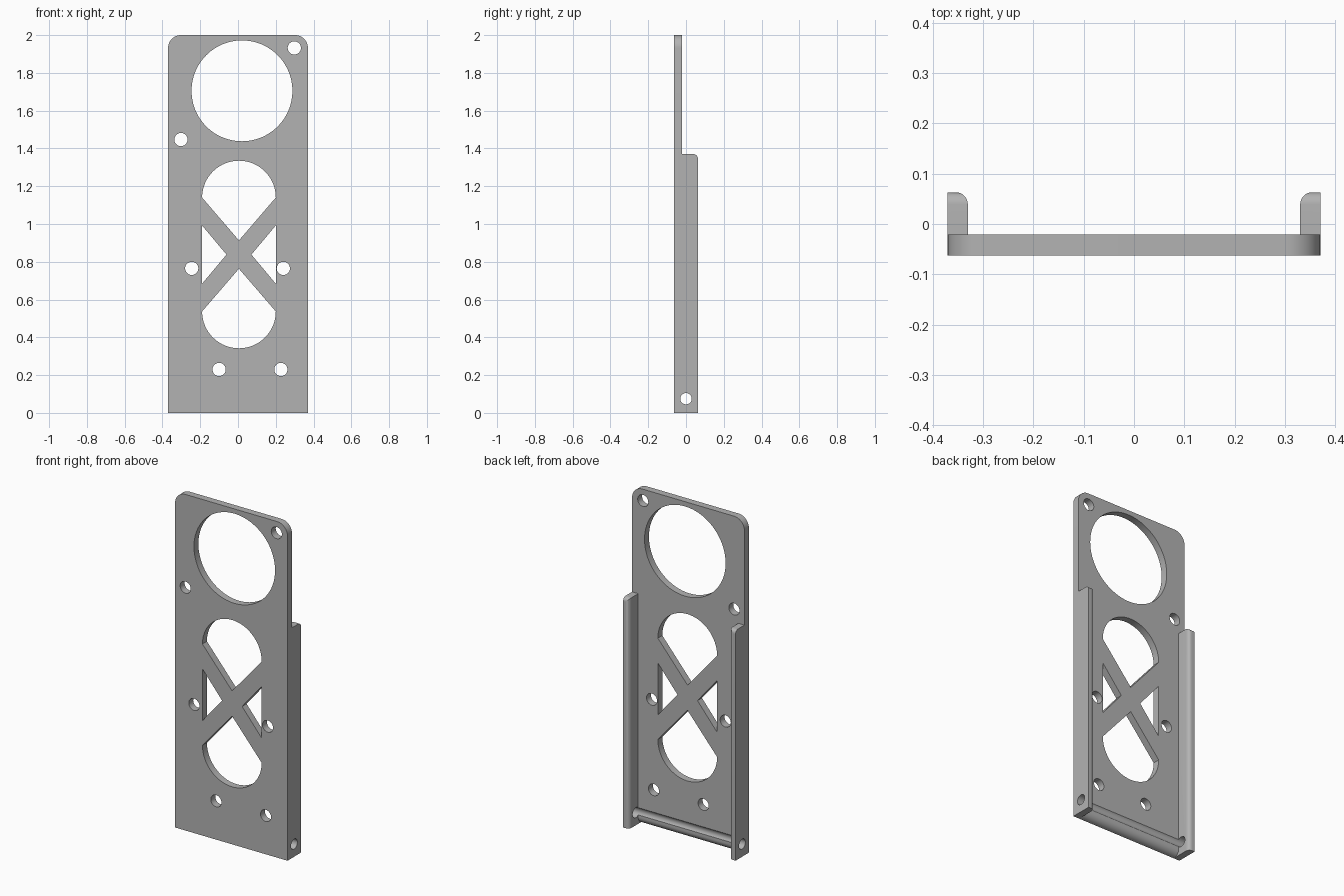
import bpy, bmesh
from math import sin, cos, pi, radians
from mathutils import Matrix

cube = bpy.data.objects.get("Cube")
if cube:
    bpy.data.objects.remove(cube, do_unlink=True)

W, FRONT, INNER, BACK = 0.37, -0.063, -0.021, 0.063   # half width and depth levels
RAIL_IN, RAIL_TOP = 0.33, 1.37

grey = bpy.data.materials.new("grey")
grey.use_nodes = True
colour = (0.45, 0.45, 0.45, 1)
grey.diffuse_color = colour
grey.node_tree.nodes["Principled BSDF"].inputs["Base Color"].default_value = colour


def arc(cx, cy, r, a0, a1, n=24):
    """Points on an arc, angles in degrees."""
    return [(cx + r * cos(radians(a0 + (a1 - a0) * i / n)),
             cy + r * sin(radians(a0 + (a1 - a0) * i / n))) for i in range(n + 1)]


def circle(cx, cy, r, n=48):
    return arc(cx, cy, r, 0, 360, n)[:-1]


def add(name, bm):
    bmesh.ops.recalc_face_normals(bm, faces=bm.faces)
    me = bpy.data.meshes.new(name)
    bm.to_mesh(me)
    bm.free()
    me.materials.append(grey)
    ob = bpy.data.objects.new(name, me)
    bpy.context.collection.objects.link(ob)
    return ob


def prism(name, loops, half, matrix):
    """Extrude an outline with holes, then place it."""
    cu = bpy.data.curves.new(name, "CURVE")
    cu.dimensions, cu.fill_mode, cu.extrude = "2D", "BOTH", half
    for pts in loops:
        sp = cu.splines.new("POLY")
        sp.points.add(len(pts) - 1)
        for p, (x, y) in zip(sp.points, pts):
            p.co = (x, y, 0, 1)
        sp.use_cyclic_u = True
    tmp = bpy.data.objects.new(name + "_outline", cu)
    bpy.context.collection.objects.link(tmp)
    bpy.context.view_layer.update()
    me = bpy.data.meshes.new_from_object(
        tmp.evaluated_get(bpy.context.evaluated_depsgraph_get()))
    bm = bmesh.new()
    bm.from_mesh(me)
    bpy.data.objects.remove(tmp, do_unlink=True)
    bpy.data.curves.remove(cu)
    bpy.data.meshes.remove(me)
    bmesh.ops.remove_doubles(bm, verts=bm.verts, dist=1e-5)
    bm.transform(matrix)
    return add(name, bm)


UPRIGHT = Matrix.Translation((0, (FRONT + INNER) / 2, 0)) @ Matrix.Rotation(pi / 2, 4, "X")
ALONG_X = Matrix.Rotation(pi / 2, 4, "Z") @ Matrix.Rotation(pi / 2, 4, "X")

# Plate outline, with rounded top corners
R = 0.068
outline = [(-W, 0), (W, 0)] + arc(W - R, 2 - R, R, 0, 90, 12) + arc(R - W, 2 - R, R, 90, 180, 12)

# Round opening and screw holes
loops = [outline, circle(0.021, 1.705, 0.267, 96)]
for x, z in [(0.298, 1.932), (-0.302, 1.447), (-0.245, 0.765),
             (0.24, 0.765), (-0.1, 0.23), (0.227, 0.23)]:
    loops.append(circle(x, z, 0.035, 32))

# Slot divided by crossed bars
CX, CZ, HW = 0.005, 0.838, 0.195
loops.append(arc(CX, 1.14, HW, 0, 180, 40) + [(CX, CZ + 0.075)])
loops.append(arc(CX, 0.537, HW, 180, 360, 40) + [(CX, CZ - 0.075)])
for s in (-1, 1):
    loops.append([(CX + s * HW, CZ + 0.154), (CX + s * 0.066, CZ), (CX + s * HW, CZ - 0.154)])
body = prism("slotted_plate", loops, (INNER - FRONT) / 2, UPRIGHT)


def rail(name, s):
    """Side rail with rounded inner and top edges at the back."""
    y0 = INNER - 0.02
    bm = bmesh.new()
    bmesh.ops.create_cube(bm, size=1)
    bmesh.ops.scale(bm, vec=(W - RAIL_IN, BACK - y0, RAIL_TOP), verts=bm.verts)
    bmesh.ops.translate(bm, vec=(s * (W + RAIL_IN) / 2, (BACK + y0) / 2, RAIL_TOP / 2),
                        verts=bm.verts)

    def rounded(e):
        back = all(v.co.y > BACK - 0.001 for v in e.verts)
        inner = all(abs(v.co.x) < RAIL_IN + 0.001 for v in e.verts)
        top = all(v.co.z > RAIL_TOP - 0.001 for v in e.verts)
        return back and (inner or top)

    bmesh.ops.bevel(bm, geom=[e for e in bm.edges if rounded(e)], offset=0.024,
                    segments=8, profile=0.5, affect="EDGES")
    return add(name, bm)


# Hinge pin bore and rounding of the lower back edge
E = 0.041
bore = prism("pin_bore_cutter", [circle(0, 0.075, 0.03)], 0.5, ALONG_X)
edge = prism("edge_round_cutter",
             [arc(INNER - E, E, E, 0, -90, 16) + [(INNER - E, -0.02), (0, -0.02), (0, E)]],
             RAIL_IN, ALONG_X)


def combine(tool, operation):
    mod = body.modifiers.new(tool.name, "BOOLEAN")
    mod.operation, mod.solver, mod.object = operation, "EXACT", tool
    bpy.context.view_layer.objects.active = body
    bpy.ops.object.modifier_apply(modifier=mod.name)
    bpy.data.objects.remove(tool, do_unlink=True)


combine(edge, "DIFFERENCE")
for name, s in (("left_rail", 1), ("right_rail", -1)):
    combine(rail(name, s), "UNION")
combine(bore, "DIFFERENCE")

# Smooth the curved walls, keep edges sharp
for ob in bpy.context.selected_objects:
    ob.select_set(False)
body.select_set(True)
bpy.context.view_layer.objects.active = body
bpy.ops.object.shade_smooth_by_angle(angle=radians(30))
